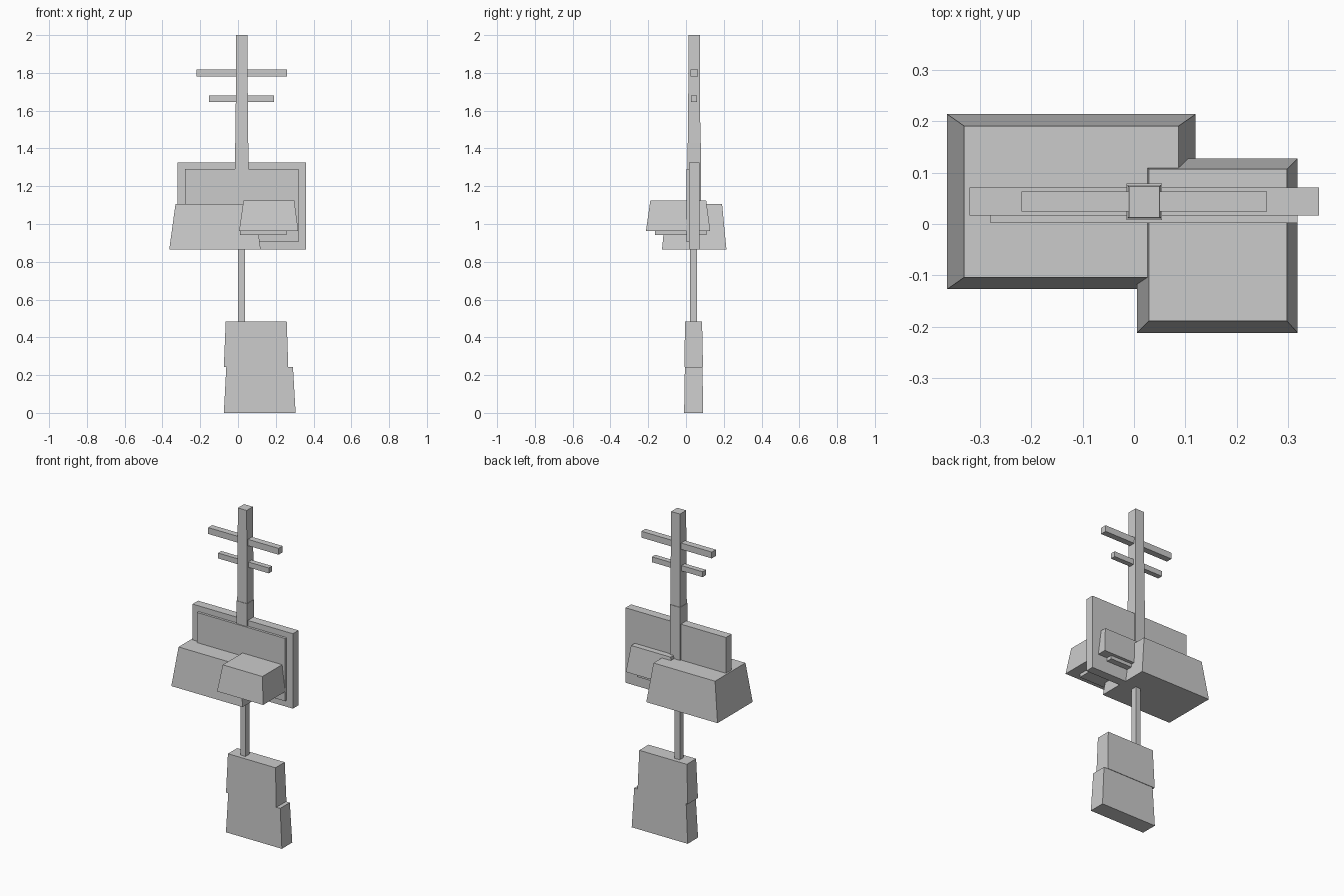
import bpy


def block(name, bottom, top, z0, z1):
    """Four-sided block; bottom and top are (x0, x1, y0, y1) rectangles."""
    verts = []
    for (x0, x1, y0, y1), z in ((bottom, z0), (top, z1)):
        verts += [(x0, y0, z), (x1, y0, z), (x1, y1, z), (x0, y1, z)]
    sides = [(i, (i + 1) % 4, (i + 1) % 4 + 4, i + 4) for i in range(4)]
    mesh = bpy.data.meshes.new(name)
    mesh.from_pydata(verts, [], [(3, 2, 1, 0), (4, 5, 6, 7)] + sides)
    mesh.update()
    obj = bpy.data.objects.new(name, mesh)
    bpy.context.collection.objects.link(obj)
    return obj


def box(name, rect, z0, z1):
    return block(name, rect, rect, z0, z1)


# Base: two stacked tapered blocks
block("base_lower", (-0.075, 0.305, -0.01, 0.091), (-0.062, 0.291, -0.006, 0.087), 0, 0.243)
block("base_upper", (-0.075, 0.266, -0.009, 0.09), (-0.065, 0.258, -0.005, 0.085), 0.243, 0.483)

# Pole joining the base to the body
box("pole", (0.001, 0.036, 0.021, 0.059), 0.46, 0.90)

# Upright panel with raised front plate
box("panel", (-0.321, 0.361, 0.017, 0.071), 0.865, 1.325)
box("panel_plate", (-0.28, 0.319, 0.002, 0.02), 0.905, 1.29)

# Tapered housings
block("large_housing", (-0.364, 0.12, -0.127, 0.214), (-0.331, 0.087, -0.104, 0.191), 0.865, 1.105)
block("small_housing", (0.006, 0.319, -0.212, 0.128), (0.029, 0.298, -0.189, 0.107), 0.964, 1.124)
box("small_housing_plinth", (0.011, 0.256, -0.163, 0.108), 0.943, 0.97)

# Mast in two sections
box("mast_lower", (-0.015, 0.055, 0.008, 0.079), 0.90, 1.43)
block("mast_upper", (-0.013, 0.053, 0.011, 0.076), (-0.01, 0.05, 0.013, 0.073), 1.43, 2.0)

# Crossbars
box("crossbar_upper", (-0.219, 0.259, 0.024, 0.063), 1.78, 1.819)
box("crossbar_lower", (-0.154, 0.19, 0.027, 0.059), 1.646, 1.679)
